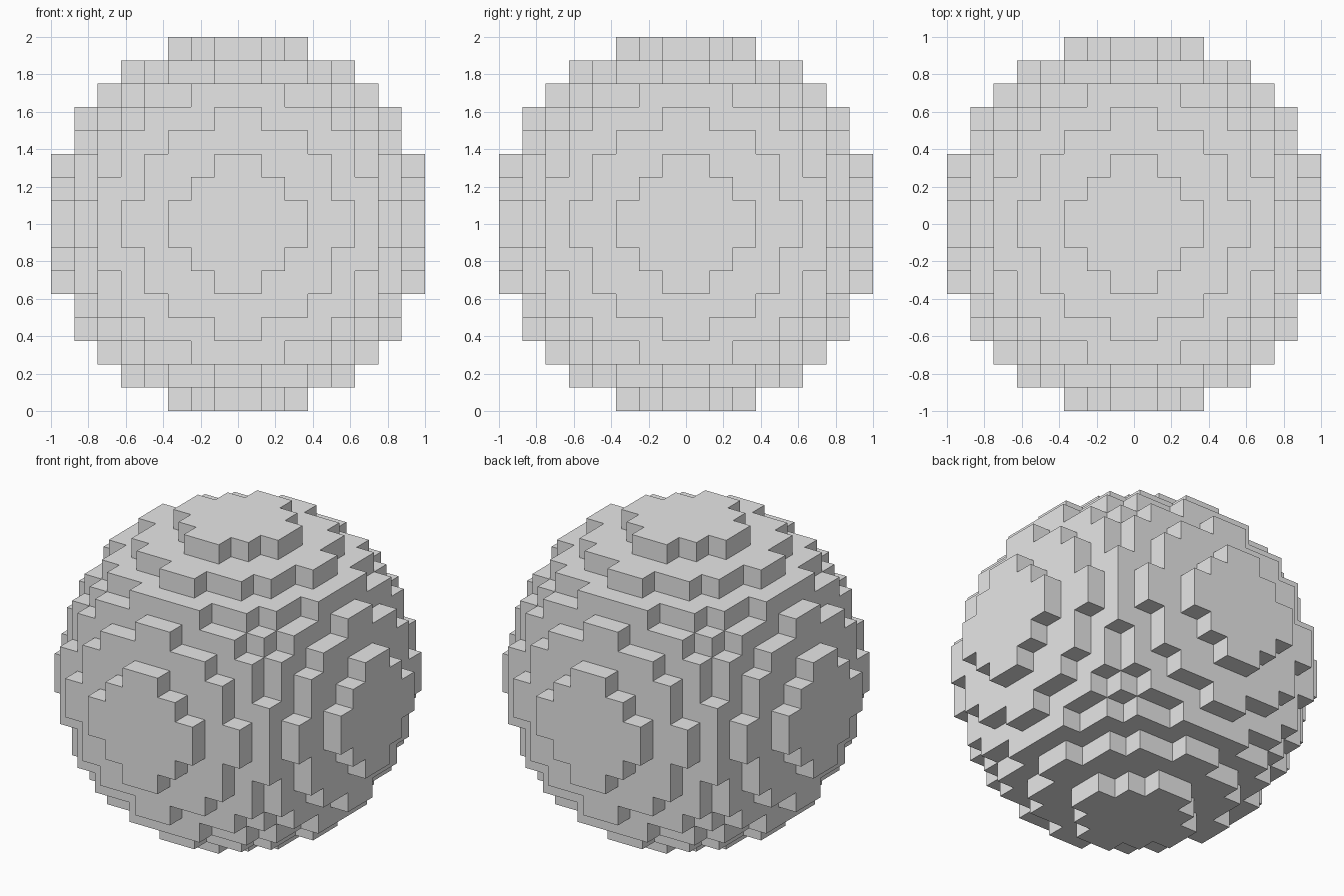
import bpy
import bmesh
from itertools import product
from mathutils import Vector

cube = bpy.data.objects.get("Cube")
if cube:
    bpy.data.objects.remove(cube, do_unlink=True)

RADIUS = 8                # ball radius, counted in blocks
BLOCK = 1 / RADIUS        # edge length of one block
CENTRE = Vector((0, 0, 1))


def filled(cell):
    """A block belongs to the ball when its centre lies inside the sphere."""
    return sum((c + 0.5) ** 2 for c in cell) <= RADIUS ** 2


def add_side(bm, cell, axis, step):
    """Add the square side of a block that faces along the axis."""
    u, v = (axis + 1) % 3, (axis + 2) % 3
    corners = []
    for du, dv in ((0, 0), (1, 0), (1, 1), (0, 1)):
        p = Vector(cell)
        p[axis] += max(step, 0)
        p[u] += du
        p[v] += dv
        corners.append(bm.verts.new(p * BLOCK + CENTRE))
    bm.faces.new(corners if step > 0 else corners[::-1])


# Plain grey material
grey = bpy.data.materials.new("light grey")
grey.use_nodes = True
colour = (0.8, 0.8, 0.8, 1)
grey.diffuse_color = colour
for node in grey.node_tree.nodes:
    if node.type == 'BSDF_PRINCIPLED':
        node.inputs["Base Color"].default_value = colour

# Ball of blocks: only the exposed sides are made
bm = bmesh.new()
for cell in product(range(-RADIUS, RADIUS), repeat=3):
    if not filled(cell):
        continue
    for axis, step in product(range(3), (-1, 1)):
        neighbour = list(cell)
        neighbour[axis] += step
        if not filled(neighbour):
            add_side(bm, cell, axis, step)
bmesh.ops.remove_doubles(bm, verts=bm.verts[:], dist=BLOCK / 100)

mesh = bpy.data.meshes.new("block_sphere")
bm.to_mesh(mesh)
bm.free()
mesh.materials.append(grey)
bpy.context.collection.objects.link(bpy.data.objects.new("block_sphere", mesh))
